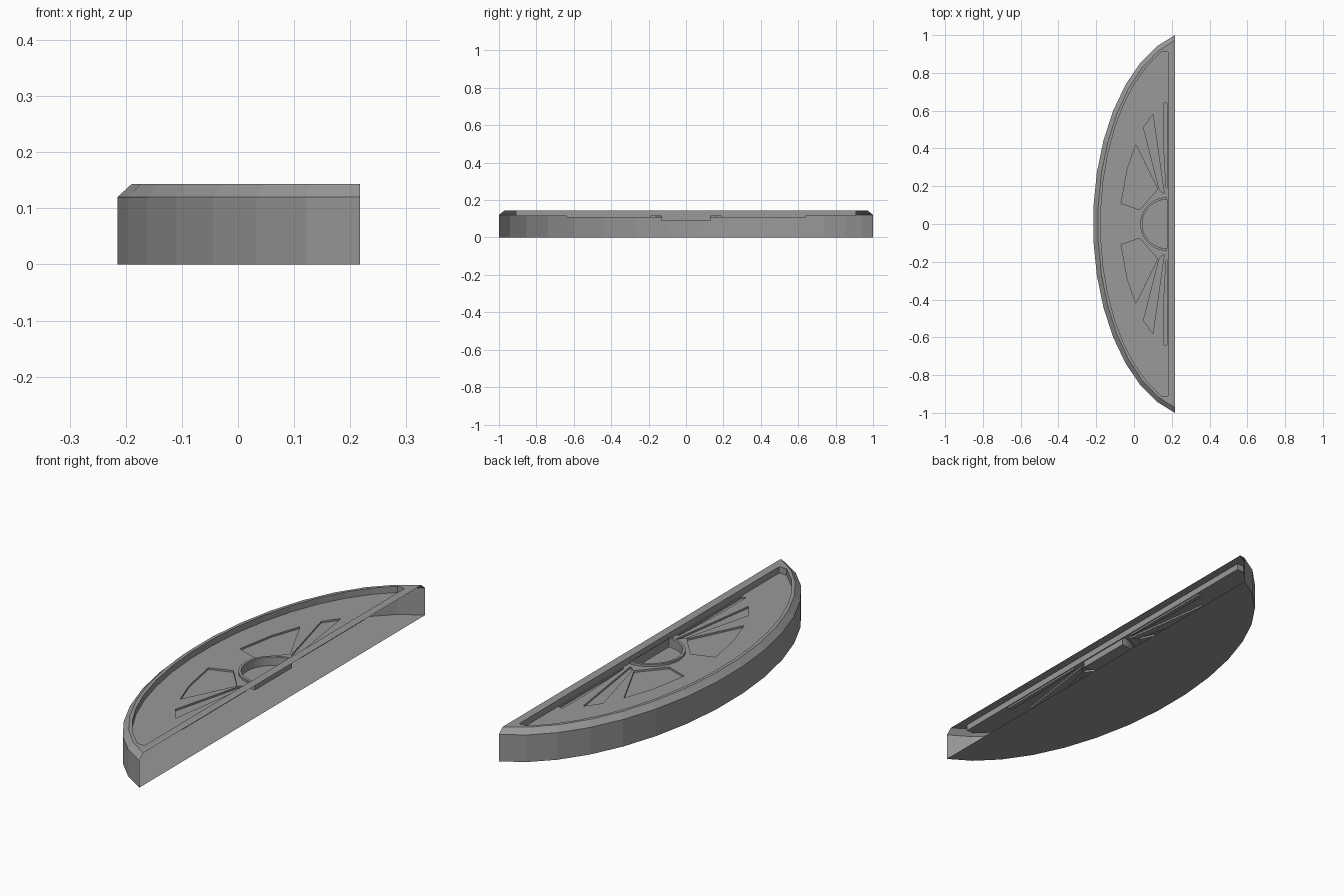
import bpy, bmesh, math

old = bpy.data.objects.get("Cube")
if old:
    bpy.data.objects.remove(old)

grey = bpy.data.materials.new("plain_grey")
grey.use_nodes = True
COLOUR = (0.32, 0.32, 0.32, 1)
grey.diffuse_color = COLOUR
grey.node_tree.nodes["Principled BSDF"].inputs["Base Color"].default_value = COLOUR

BACK = 0.217       # straight side, left open below the rim
FLOOR = 0.115
TOP = 0.143


def arc(inset, x_end, steps=15):
    """Points of the bowed edge, from -y to +y, moved inwards by inset."""
    a, b, xc = 0.57 - inset, 1.03 - inset, 0.353
    t_end = math.acos((xc - x_end) / a)
    ts = [t_end * (2 * i / steps - 1) for i in range(steps + 1)]
    return [(xc - a * math.cos(t), b * math.sin(t)) for t in ts]


def half_disc(r, x_cut):
    ts = [math.pi * (0.5 + i / 20) for i in range(21)]
    return [(x_cut + r * math.cos(t), r * math.sin(t)) for t in ts]


def loop(bm, pts, z):
    return [bm.verts.new((x, y, z)) for x, y in pts]


def strip(bm, low, high, closed=True):
    n = len(low)
    for i in range(n if closed else n - 1):
        j = (i + 1) % n
        bm.faces.new((low[i], low[j], high[j], high[i]))


def fill(bm, *loops):
    """Flat sheet inside the first loop, with the others as holes."""
    edges = []
    for vs in loops:
        for i, v in enumerate(vs):
            w = vs[(i + 1) % len(vs)]
            edges.append(bm.edges.get((v, w)) or bm.edges.new((v, w)))
    bmesh.ops.triangle_fill(bm, use_beauty=True, use_dissolve=False,
                            edges=edges, normal=(0, 0, 1))


def finish(bm, name):
    bmesh.ops.recalc_face_normals(bm, faces=bm.faces)
    mesh = bpy.data.meshes.new(name)
    bm.to_mesh(mesh)
    bm.free()
    mesh.materials.append(grey)
    bpy.context.collection.objects.link(bpy.data.objects.new(name, mesh))


# Outer shell: base, bowed wall, chamfer and flat rim
bm = bmesh.new()
base = loop(bm, arc(0, BACK), 0)
shoulder = loop(bm, arc(0, BACK), 0.12)
rim = loop(bm, arc(0.025, BACK), TOP)
bm.faces.new(base)
strip(bm, base, shoulder, False)
strip(bm, shoulder, rim, False)

# Sunken tray with blunt ends
inner = arc(0.04, 0.144)
inner = [(0.18, inner[0][1])] + inner + [(0.18, inner[-1][1])]
lip = loop(bm, inner, TOP)
tray = loop(bm, inner, FLOOR)
fill(bm, rim, lip)
strip(bm, tray, lip)

# Shallow wedge pockets fanned around the hub, mirrored across y
wedges = [
    [(0.01, 0.42), (-0.035, 0.29), (-0.068, 0.11), (0.03, 0.075), (0.125, 0.185)],
    [(0.10, 0.58), (0.05, 0.51), (0.135, 0.18), (0.16, 0.16)],
    [(0.175, 0.64), (0.155, 0.64), (0.155, 0.46), (0.170, 0.19), (0.175, 0.19)],
]
holes = []
for wedge in wedges:
    for side in (1, -1):
        pts = [(x, y * side) for x, y in wedge]
        edge = loop(bm, pts, FLOOR)
        bottom = loop(bm, pts, FLOOR - 0.008)
        strip(bm, bottom, edge)
        bm.faces.new(bottom)
        holes.append(edge)

# Half-round hub: thin raised lip around a deeper pocket
outer_pts, inner_pts = half_disc(0.142, 0.175), half_disc(0.130, 0.174)
hub_foot = loop(bm, outer_pts, FLOOR)
hub_top = loop(bm, outer_pts, FLOOR + 0.01)
hub_inner = loop(bm, inner_pts, FLOOR + 0.01)
hub_floor = loop(bm, inner_pts, 0.087)
strip(bm, hub_foot, hub_top)
strip(bm, hub_top, hub_inner)
strip(bm, hub_floor, hub_inner)
bm.faces.new(hub_floor)
holes.append(hub_foot)

fill(bm, tray, *holes)
finish(bm, "half_round_tray")
